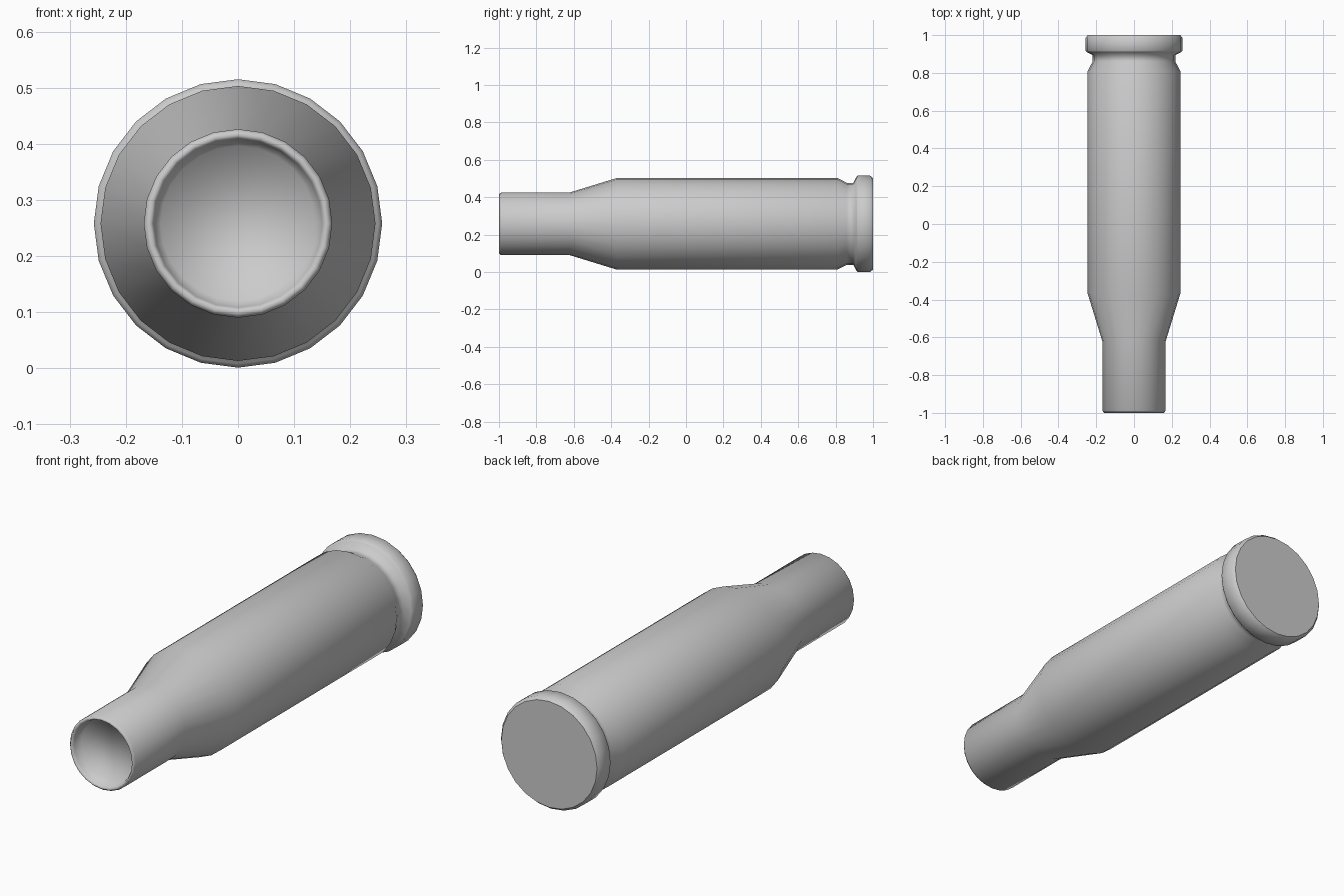
import bpy, bmesh, math

if "Cube" in bpy.data.objects:
    bpy.data.objects.remove(bpy.data.objects["Cube"])

SIDES = 24
AXIS_Z = 0.258

# Profile along y: (y, radius), from recessed mouth floor to flat base
profile = [
    (-0.945, 0.138), (-0.985, 0.150), (-1.0, 0.158),     # mouth recess and lip
    (-0.988, 0.168), (-0.62, 0.168),                     # neck
    (-0.37, 0.245), (0.81, 0.245),                       # shoulder, body
    (0.86, 0.219), (0.895, 0.219),                       # extractor groove
    (0.91, 0.25), (0.918, 0.257), (0.985, 0.257), (1.0, 0.245),  # rim
]

# Lathe the profile around the long axis
bm = bmesh.new()
rings = []
for y, r in profile:
    ring = []
    for i in range(SIDES):
        a = 2 * math.pi * i / SIDES
        ring.append(bm.verts.new((r * math.sin(a), y, AXIS_Z + r * math.cos(a))))
    rings.append(ring)
for a, b in zip(rings, rings[1:]):
    for i in range(SIDES):
        j = (i + 1) % SIDES
        bm.faces.new((a[i], a[j], b[j], b[i]))

# Closed mouth floor and flat base
bm.faces.new(rings[0])
base = bm.faces.new(rings[-1])
bmesh.ops.recalc_face_normals(bm, faces=bm.faces)
for f in bm.faces:
    f.smooth = f is not base

mesh = bpy.data.meshes.new("casing")
bm.to_mesh(mesh)
bm.free()
bpy.context.collection.objects.link(bpy.data.objects.new("casing", mesh))
